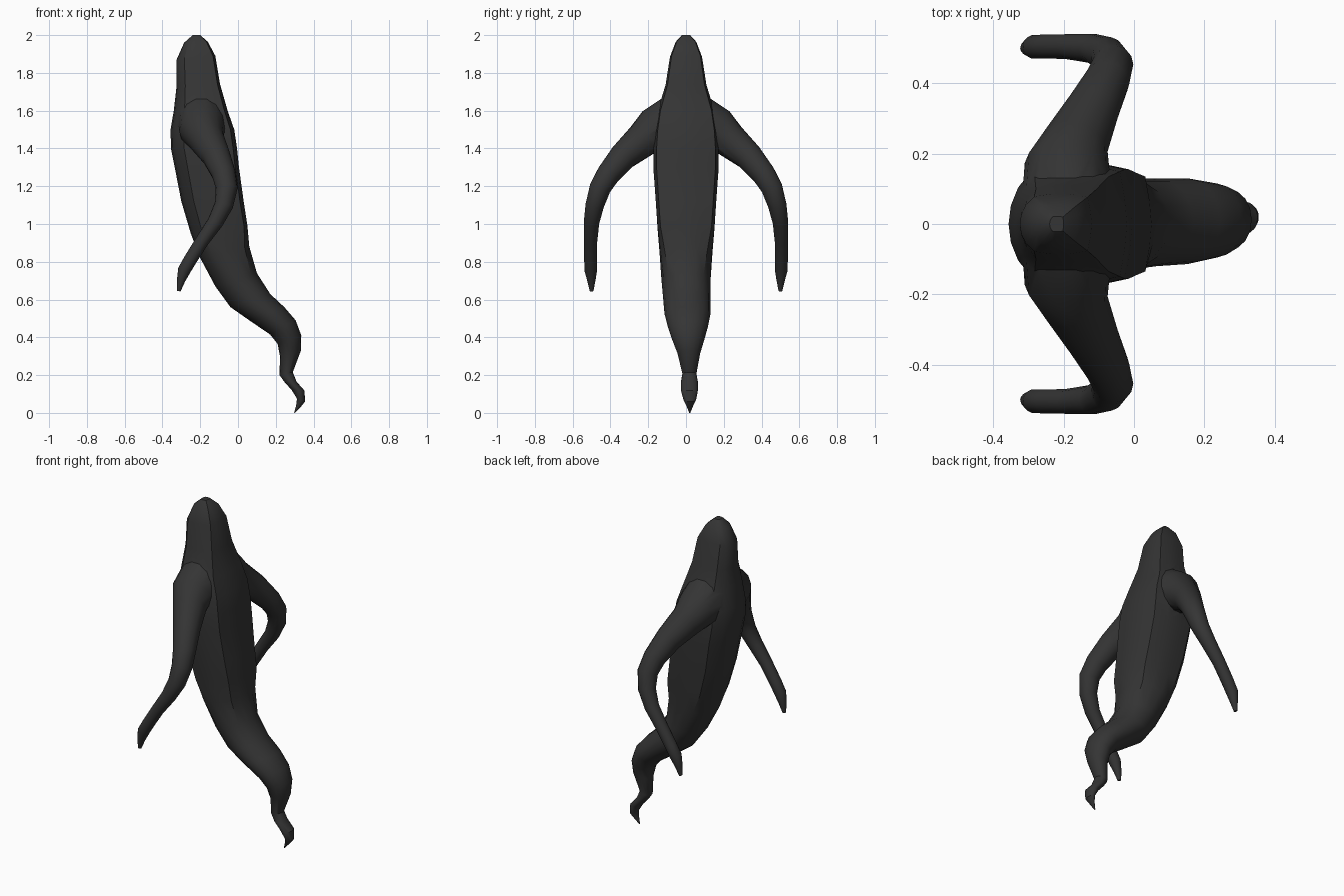
import bpy, bmesh, math
from mathutils import Vector

if "Cube" in bpy.data.objects:
    bpy.data.objects.remove(bpy.data.objects["Cube"])

mat = bpy.data.materials.new("charcoal")
mat.diffuse_color = (0.035, 0.035, 0.035, 1)
mat.use_nodes = True
mat.node_tree.nodes["Principled BSDF"].inputs["Base Color"].default_value = mat.diffuse_color


def loft(name, rings):
    """Skin a list of equally sized rings and cap both ends."""
    bm = bmesh.new()
    vr = [[bm.verts.new(p) for p in r] for r in rings]
    n = len(vr[0])
    for a, b in zip(vr, vr[1:]):
        for i in range(n):
            bm.faces.new((a[i], a[(i + 1) % n], b[(i + 1) % n], b[i]))
    bm.faces.new(vr[0])
    bm.faces.new(vr[-1])
    bmesh.ops.recalc_face_normals(bm, faces=bm.faces)
    me = bpy.data.meshes.new(name)
    bm.to_mesh(me)
    bm.free()
    ob = bpy.data.objects.new(name, me)
    bpy.context.collection.objects.link(ob)
    me.materials.append(mat)
    return ob


# Cloaked body: left x, z / right x, z / half width / y offset of each ring
body_rings = [
    (-.24, 2.0, -.20, 2.0, .022, 0),
    (-.285, 1.96, -.16, 1.965, .055, 0),
    (-.325, 1.87, -.12, 1.89, .085, 0),
    (-.325, 1.73, -.095, 1.74, .108, 0),
    (-.34, 1.60, -.055, 1.60, .15, 0),
    (-.357, 1.50, -.02, 1.50, .166, 0),
    (-.355, 1.40, -.005, 1.40, .173, 0),
    (-.335, 1.30, .005, 1.30, .173, 0),
    (-.30, 1.12, .03, 1.12, .16, 0),
    (-.25, .95, .05, .99, .15, 0),
    (-.20, .82, .06, .88, .14, 0),
    (-.12, .67, .10, .74, .13, 0),
    (-.04, .56, .17, .63, .125, .005),
    (.06, .49, .245, .56, .122, .008),
    (.17, .415, .305, .49, .105, .01),
    (.21, .365, .335, .41, .085, .012),
    (.222, .30, .333, .33, .06, .015),
    (.22, .20, .29, .215, .037, .018),
    (.245, .165, .31, .165, .045, .018),
    (.285, .12, .352, .118, .045, .018),
    (.312, .075, .355, .06, .033, .02),
    (.308, .04, .335, .035, .018, .02),
    (.297, .002, .302, .0, .003, .02),
]
# Half section with hard corners for the cloak; the tail fades to an oval
half = [(1, 0), (.96, .45), (.88, .9), (.4, 1), (-.15, 1), (-.6, .92),
        (-.84, .62), (-.96, .32), (-1, 0)]
section = half + [(u, -v) for u, v in half[-2:0:-1]]


def body_ring(xb, zb, xf, zf, w, yc):
    k = max(0, min(1, ((zb + zf) / 2 - .7) / .25))
    pts = []
    for i, (u, v) in enumerate(section):
        a = 2 * math.pi * i / len(section)
        u = k * u + (1 - k) * math.cos(a)
        v = k * v + (1 - k) * math.sin(a)
        t = (u + 1) / 2
        pts.append((xb + (xf - xb) * t, yc + w * v, zb + (zf - zb) * t))
    return pts


body = loft("cloaked_body", [body_ring(*r) for r in body_rings])

# Arm path with radius, from shoulder to fingertip
arm_path = [
    (-.195, .05, 1.57, .125), (-.19, .16, 1.50, .122), (-.165, .23, 1.445, .095),
    (-.115, .33, 1.36, .076), (-.075, .41, 1.265, .064), (-.06, .455, 1.19, .058),
    (-.075, .483, 1.10, .05), (-.12, .50, 1.01, .042), (-.19, .505, .91, .036),
    (-.25, .505, .815, .035), (-.285, .504, .755, .034), (-.302, .501, .70, .022),
    (-.314, .50, .645, .01),
]


def arm_rings(side, n=14):
    pts = [Vector(p[:3]) for p in arm_path]
    rings = []
    for i, p in enumerate(pts):
        t = (pts[min(i + 1, len(pts) - 1)] - pts[max(i - 1, 0)]).normalized()
        u = (Vector((1, 0, 0)) - t * t.x).normalized()
        v = t.cross(u)
        r = arm_path[i][3]
        ring = []
        for j in range(n):
            a = 2 * math.pi * j / n
            q = p + (u * math.cos(a) + v * math.sin(a)) * r
            ring.append((q.x, q.y * side, q.z))
        rings.append(ring)
    return rings


# Merge both arms into the body
bpy.context.view_layer.objects.active = body
for side, name in ((1, "left_arm"), (-1, "right_arm")):
    arm = loft(name, arm_rings(side))
    mod = body.modifiers.new(name, 'BOOLEAN')
    mod.operation = 'UNION'
    mod.solver = 'EXACT'
    mod.object = arm
    bpy.ops.object.modifier_apply(modifier=name)
    bpy.data.objects.remove(arm)

bpy.ops.object.select_all(action='DESELECT')
body.select_set(True)
bpy.ops.object.shade_smooth_by_angle(angle=math.radians(35))
